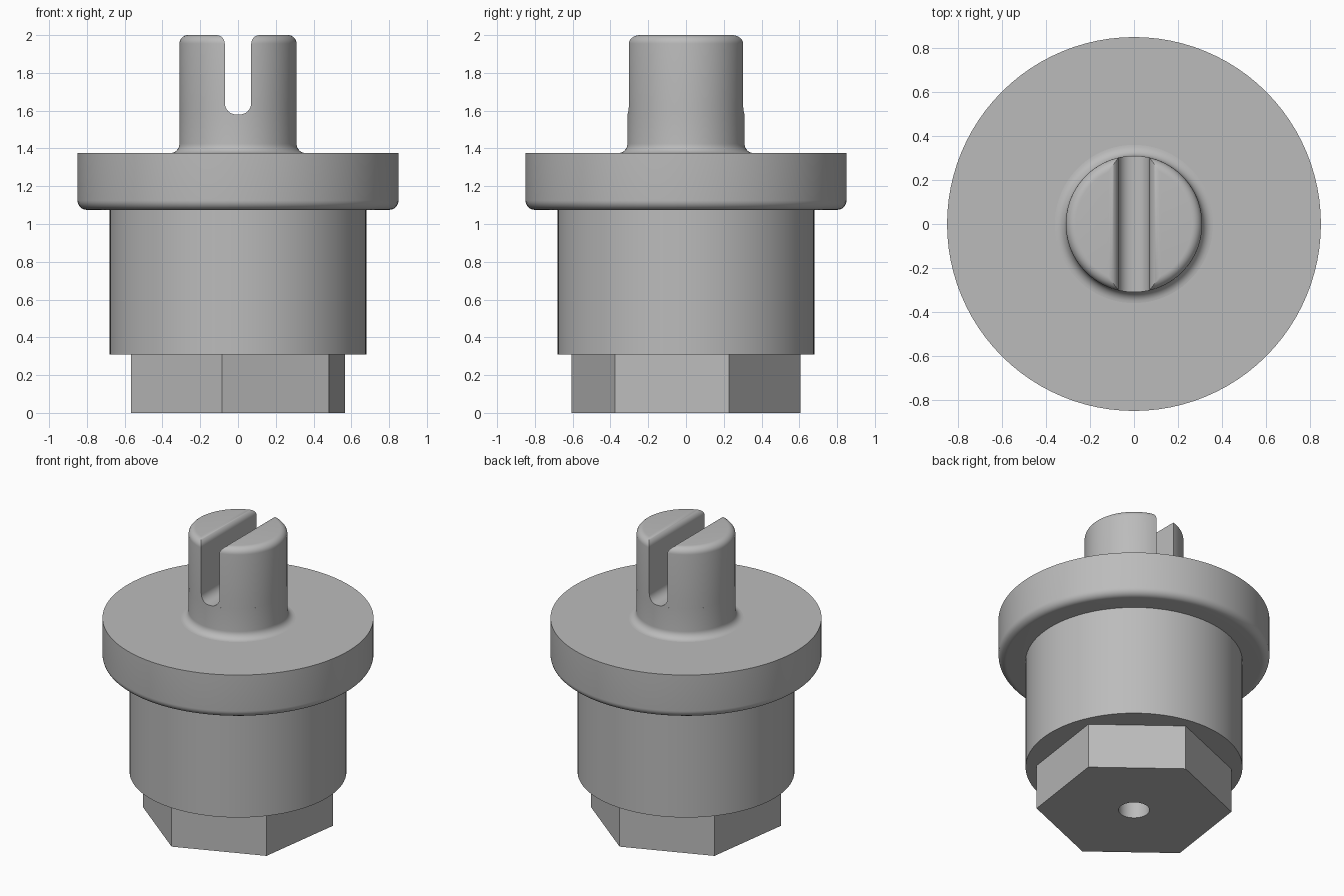
import bpy
import bmesh
from math import acos, cos, sin, pi, radians, sqrt

if "Cube" in bpy.data.objects:
    bpy.data.objects.remove(bpy.data.objects["Cube"], do_unlink=True)

grey = bpy.data.materials.new("plain grey")
grey.use_nodes = True
grey.diffuse_color = (0.5, 0.5, 0.5, 1)
grey.node_tree.nodes["Principled BSDF"].inputs["Base Color"].default_value = grey.diffuse_color

STEM_R, SLOT_HALF, SLOT_FLOOR, TOP = 0.31, 0.07, 1.58, 2.0
FLANGE_TOP = 1.375
HOLE_R, HOLE_TOP, HEX_TOP = 0.097, 0.5, 0.31


def finish(name, bm, smooth=True):
    bmesh.ops.recalc_face_normals(bm, faces=bm.faces)
    mesh = bpy.data.meshes.new(name)
    bm.to_mesh(mesh)
    bm.free()
    mesh.materials.append(grey)
    obj = bpy.data.objects.new(name, mesh)
    bpy.context.collection.objects.link(obj)
    bpy.ops.object.select_all(action="DESELECT")
    obj.select_set(True)
    bpy.context.view_layer.objects.active = obj
    if smooth:
        bpy.ops.object.shade_smooth_by_angle(angle=radians(30))
    return obj


def lathe(name, profile, sides=96):
    """Revolve (radius, z) points around z; ends on the axis are capped."""
    bm = bmesh.new()
    verts = [bm.verts.new((r, 0, z)) for r, z in profile]
    edges = [bm.edges.new(pair) for pair in zip(verts, verts[1:])]
    bmesh.ops.spin(bm, geom=verts + edges, cent=(0, 0, 0), axis=(0, 0, 1),
                   angle=2 * pi, steps=sides, use_merge=True)
    bmesh.ops.remove_doubles(bm, verts=bm.verts, dist=0.0001)
    return finish(name, bm)


def arc(cx, cz, r, start, end, steps=8):
    angles = [radians(start + (end - start) * i / steps) for i in range(steps + 1)]
    return [(cx + r * cos(a), cz + r * sin(a)) for a in angles]


# Hexagonal foot, turned a little, with a round hole
bm = bmesh.new()
hexagon = [bm.verts.new((0.611 * cos(radians(22 + 60 * i)),
                         0.611 * sin(radians(22 + 60 * i)), 0)) for i in range(6)]
base = bm.faces.new(hexagon)
top = bmesh.ops.extrude_face_region(bm, geom=[base], use_keep_orig=True)["geom"]
bmesh.ops.translate(bm, vec=(0, 0, HEX_TOP),
                    verts=[v for v in top if isinstance(v, bmesh.types.BMVert)])
foot = finish("hex_foot", bm, smooth=False)
cutter = lathe("hole_cutter", [(0, -0.1), (HOLE_R, -0.1), (HOLE_R, 0.4), (0, 0.4)], 48)
cut = foot.modifiers.new("hole", "BOOLEAN")
cut.operation, cut.solver, cut.object = "DIFFERENCE", "EXACT", cutter
bpy.context.view_layer.objects.active = foot
bpy.ops.object.modifier_apply(modifier=cut.name)
bpy.data.objects.remove(cutter, do_unlink=True)
bpy.ops.object.select_all(action="DESELECT")
foot.select_set(True)
bpy.ops.object.shade_smooth_by_angle(angle=radians(30))

# Round body, with the blind end of the hole
lathe("body", [(0, HOLE_TOP), (HOLE_R, HOLE_TOP), (HOLE_R, HEX_TOP),
               (0.68, HEX_TOP), (0.68, 1.08)])

# Wide flange with a rounded lower rim
lathe("flange", [(0.6, 1.075)] + arc(0.80, 1.125, 0.05, -90, 0)
      + [(0.85, FLANGE_TOP), (0.3, FLANGE_TOP)])

# Stem below the slot, flared where it meets the flange
lathe("stem", arc(STEM_R + 0.05, FLANGE_TOP + 0.05, 0.05, 270, 180)
      + [(STEM_R, SLOT_FLOOR), (0, SLOT_FLOOR)])


# Prongs either side of the slot: stacked circle segments
def prong(name, side, fillet=0.06, rim=0.045, steps=8, arc_steps=48):
    layers = []  # (outer radius, inner wall x, height)
    for i in range(steps + 1):
        a = pi / 2 * i / steps
        layers.append((STEM_R, SLOT_HALF - fillet * (1 - sin(a)),
                       SLOT_FLOOR + fillet * (1 - cos(a))))
    for i in range(steps + 1):
        a = pi / 2 * i / steps
        d = rim * (1 - cos(a))
        layers.append((STEM_R - d, SLOT_HALF + d, TOP - rim * (1 - sin(a))))
    bm = bmesh.new()
    rings = []
    for r, x, z in layers:
        half = acos(x / r)
        angles = [-half + 2 * half * i / arc_steps for i in range(arc_steps + 1)]
        rings.append([bm.verts.new((side * r * cos(a), r * sin(a), z)) for a in angles])
    for low, high in zip(rings, rings[1:]):
        for i in range(len(low)):
            j = (i + 1) % len(low)
            bm.faces.new((low[i], low[j], high[j], high[i]))
    bm.faces.new(rings[-1])
    bm.faces.new(rings[0])
    return finish(name, bm)


for side, label in ((1, "left"), (-1, "right")):
    prong(label + "_prong", side)
